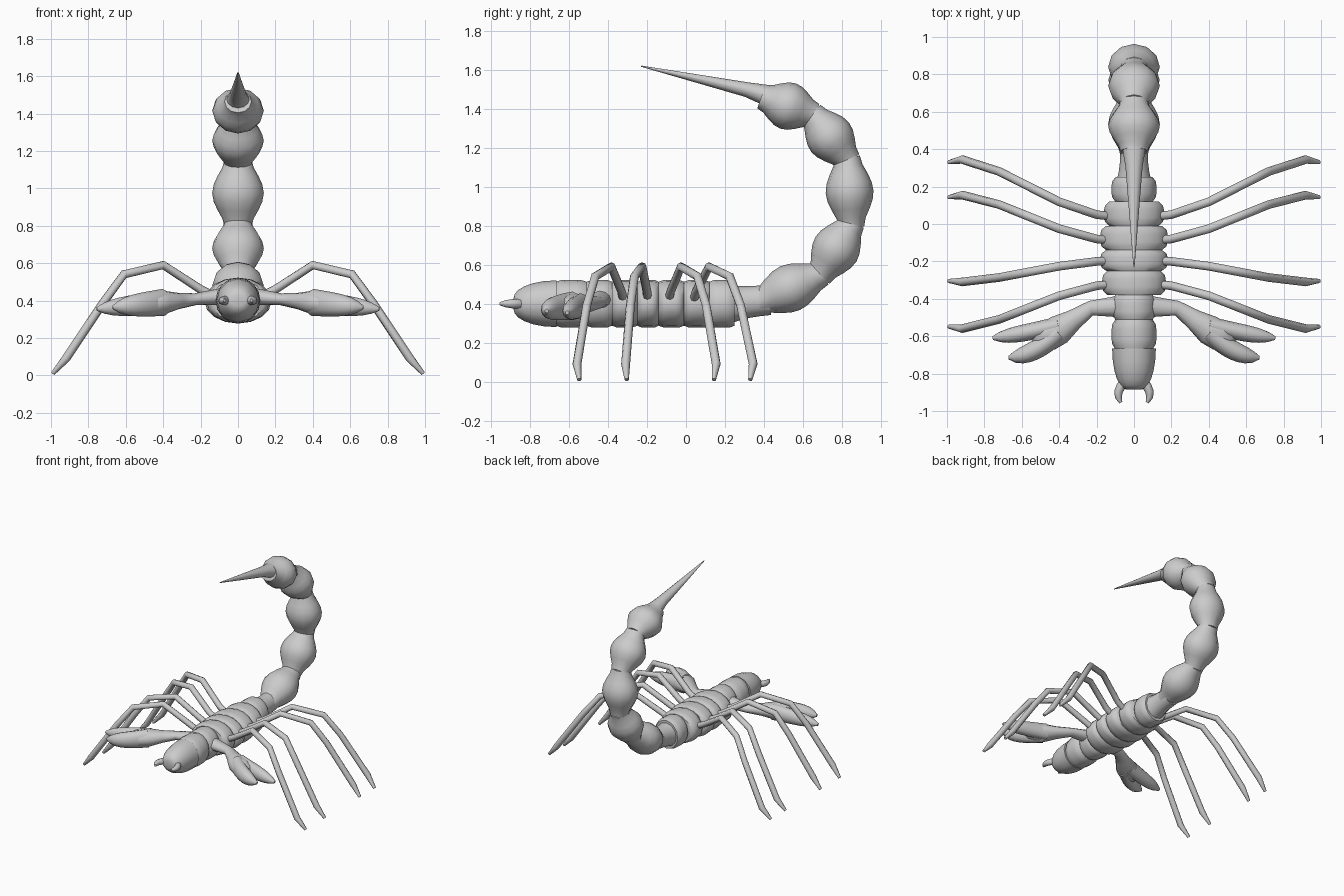
import bpy, bmesh, math
from mathutils import Vector

cube = bpy.data.objects.get("Cube")
if cube:
    bpy.data.objects.remove(cube, do_unlink=True)

grey = bpy.data.materials.new("plain_grey")
grey.use_nodes = True
grey.diffuse_color = (0.6, 0.6, 0.6, 1)
grey.node_tree.nodes["Principled BSDF"].inputs["Base Color"].default_value = grey.diffuse_color

SIDEWAYS = Vector((1, 0, 0))
UPWARD = Vector((0, 0, 1))
BODY_HEIGHT = 0.4
BODY_RADIUS = 0.123


def tube(name, rings, sides=12, side=None):
    """Sweep an ellipse along rings of (point, half width, half height)."""
    bm = bmesh.new()
    points = [Vector(ring[0]) for ring in rings]
    loops = []
    for i, (point, (_, width, height)) in enumerate(zip(points, rings)):
        following = points[min(i + 1, len(points) - 1)]
        previous = points[max(i - 1, 0)]
        tangent = (following - previous).normalized()
        across = side or tangent.cross(UPWARD).normalized()
        up = across.cross(tangent).normalized()
        angles = [math.tau * k / sides for k in range(sides)]
        loops.append([bm.verts.new(point + across * width * math.cos(angle)
                                   + up * height * math.sin(angle)) for angle in angles])
    for near, far in zip(loops, loops[1:]):
        for k in range(sides):
            n = (k + 1) % sides
            bm.faces.new((near[k], near[n], far[n], far[k]))
    bm.faces.new(loops[0])
    bm.faces.new(loops[-1])
    bmesh.ops.recalc_face_normals(bm, faces=bm.faces)
    mesh = bpy.data.meshes.new(name)
    bm.to_mesh(mesh)
    bm.free()
    mesh.materials.append(grey)
    obj = bpy.data.objects.new(name, mesh)
    bpy.context.collection.objects.link(obj)
    bpy.ops.object.select_all(action='DESELECT')
    obj.select_set(True)
    bpy.context.view_layer.objects.active = obj
    bpy.ops.object.shade_smooth_by_angle(angle=math.radians(50))


def pair(name, rings, sides=8):
    """Build a tube on the left and its mirror on the right."""
    for label, sign in (("left", 1), ("right", -1)):
        mirrored = [((sign * point[0], point[1], point[2]), width, height)
                    for point, width, height in rings]
        tube(f"{label}_{name}", mirrored, sides)


def steps(count):
    """Even fractions from zero to one."""
    return [k / count for k in range(count + 1)]


# Head, a blunt rounded cap tapering to the mouth
head = []
for step in steps(6):
    t = step ** 2
    swell = math.sqrt(1 - (1 - t) ** 2)
    head.append(((0, -0.885 + t * 0.22, BODY_HEIGHT), 0.04 + 0.077 * swell, 0.03 + 0.09 * swell))
tube("head", head, side=SIDEWAYS)

# Rounded body plates, front to back: (length, half width)
plates = [(0.16, 0.12), (0.13, 0.12), (0.13, 0.17), (0.11, 0.18),
          (0.13, 0.18), (0.13, 0.16), (0.13, 0.12)]
front = -0.67
for number, (length, width) in enumerate(plates):
    rings = []
    for t in steps(6):
        pinch = abs(2 * t - 1) ** 4
        rings.append(((0, front + length * t, BODY_HEIGHT),
                      width * (1 - pinch / 6), BODY_RADIUS * (1 - pinch / 12)))
    tube(f"body_plate_{number + 1}", rings, 16, SIDEWAYS)
    front += length

# Narrow neck joining body and tail
neck = []
for t in steps(4):
    radius = 0.073 + 0.02 * (1 - t) ** 3
    neck.append(((0, front + (t - 0.1) * 0.2, BODY_HEIGHT + t * 0.02), radius, radius + 0.005))
tube("tail_neck", neck, side=SIDEWAYS)

# Tail beads and venom bulb, each swelling between neighbouring joints
joints = [Vector((0, y, z)) for y, z in
          ((0.38, 0.41), (0.69, 0.55), (0.85, 0.81), (0.83, 1.14), (0.65, 1.37), (0.4, 1.46))]
names = ["tail_bead_one", "tail_bead_two", "tail_bead_three", "tail_bead_four", "venom_bulb"]
for name, start, end in zip(names, joints, joints[1:]):
    rings = []
    for step in steps(8):
        t = step * 1.1 - 0.05
        swell = 0.52 + 0.48 * max(0, math.sin(math.pi * t)) ** 1.3
        rings.append((start.lerp(end, t), 0.138 * swell, BODY_RADIUS * swell))
    tube(name, rings, side=SIDEWAYS)

# Long straight stinger growing out of the bulb
tube("stinger", [((0, 0.48, 1.44), 0.09, 0.08), ((0, 0.4, 1.475), 0.062, 0.052),
                 ((0, 0.31, 1.5), 0.046, 0.038), ((0, -0.23, 1.62), 0.003, 0.003)], side=SIDEWAYS)

# Four pairs of legs share one arch: (root y, sweep along y)
arch = [(0.1, 0.41), (0.2, 0.46), (0.4, 0.59), (0.61, 0.54), (0.72, 0.39), (0.92, 0.09), (0.99, 0.01)]
legs = {"front_leg": (-0.33, -0.23), "second_leg": (-0.2, -0.11),
        "third_leg": (-0.08, 0.235), "back_leg": (0.05, 0.295)}
for name, (root, sweep) in legs.items():
    rings = []
    for x, z in arch:
        s = (x - 0.2) / 0.72
        s = min(s, 2 - s)
        eased = s * s * (3 - 2 * s)
        radius = 0.023 if z > 0.05 else 0.011
        rings.append(((x, root + sweep * (s + max(s, eased) + eased) / 3 if s > 0.5
                       else root + sweep * (s + eased) / 2, z), radius, radius))
    pair(name, rings)


def claw_point(x, y):
    """Claws slope gently down away from the body."""
    return Vector((x, y, 0.43 - x / 10))


def finger(name, start, control, tip, size):
    """A curved finger that narrows quickly near its tip."""
    a, b, c = claw_point(*start), claw_point(*control), claw_point(*tip)
    rings = []
    for t in steps(8):
        radius = 0.01 + size * (1 - t ** 5)
        rings.append((a.lerp(b, t).lerp(b.lerp(c, t), t), radius, radius * (1.4 - t * 0.4)))
    pair(name, rings, 12)


# Pincer arms swelling into palms, with two fingers each
arm = [(0.06, -0.44, 0.06), (0.23, -0.45, 0.04), (0.32, -0.51, 0.055),
       (0.4, -0.565, 0.08), (0.46, -0.6, 0.08), (0.51, -0.62, 0.06), (0.54, -0.635, 0.02)]
pair("pincer_arm", [(claw_point(x, y), r, r * 0.8) for x, y, r in arm], 12)
finger("outer_finger", (0.4, -0.54), (0.6, -0.59), (0.755, -0.61), 0.036)
finger("inner_finger", (0.4, -0.58), (0.54, -0.71), (0.67, -0.715), 0.042)

# Small curved mouth hooks
hook = []
for t in steps(4):
    radius = 0.025 - 0.016 * t ** 3
    hook.append(((0.05 + 0.035 * math.sin(t * 2.5), -0.84 - t * 0.115, BODY_HEIGHT), radius, radius))
pair("mouth_hook", hook)
